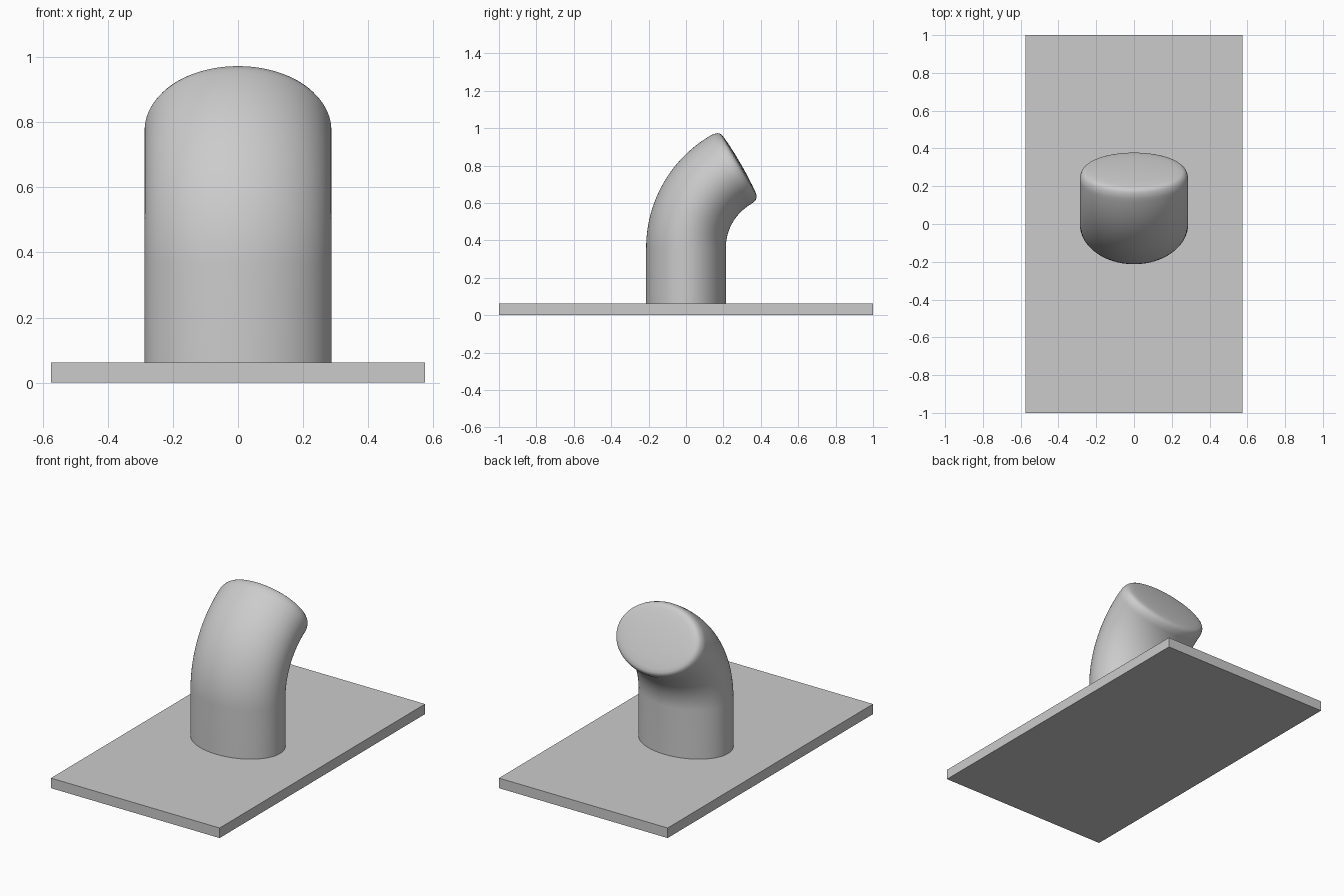
import bpy, bmesh, math
from mathutils import Vector

if "Cube" in bpy.data.objects:
    bpy.data.objects.remove(bpy.data.objects["Cube"])

grey = bpy.data.materials.new("light grey")
grey.diffuse_color = (0.6, 0.6, 0.6, 1)
grey.use_nodes = True
grey.node_tree.nodes["Principled BSDF"].inputs["Base Color"].default_value = grey.diffuse_color


def make_object(name, bm):
    bmesh.ops.recalc_face_normals(bm, faces=bm.faces)
    mesh = bpy.data.meshes.new(name)
    bm.to_mesh(mesh)
    bm.free()
    mesh.materials.append(grey)
    obj = bpy.data.objects.new(name, mesh)
    bpy.context.collection.objects.link(obj)
    return obj


# Flat rectangular base plate
THICK = 0.062
bm = bmesh.new()
bmesh.ops.create_cube(bm, size=1)
bmesh.ops.scale(bm, vec=(1.15, 2, THICK), verts=bm.verts)
bmesh.ops.translate(bm, vec=(0, 0, THICK / 2), verts=bm.verts)
make_object("base_plate", bm)

# Oval post: straight, then bent 60 degrees toward the back, with a domed end
RX, RY, SIDES = 0.287, 0.213, 96
BEND_R, BEND_Z, BEND, STEPS = 0.483, 0.36, math.radians(60), 32
bm = bmesh.new()


def ring(centre, angle, scale=1):
    across = Vector((0, math.cos(angle), -math.sin(angle)))
    verts = []
    for i in range(SIDES):
        t = math.tau * i / SIDES
        p = centre + Vector((RX * scale * math.cos(t), 0, 0))
        verts.append(bm.verts.new(p + across * RY * scale * math.sin(t)))
    return verts


rings = [ring(Vector((0, 0, THICK - 0.01)), 0)]
for k in range(STEPS + 1):
    a = BEND * k / STEPS
    end = Vector((0, BEND_R * (1 - math.cos(a)), BEND_Z + BEND_R * math.sin(a)))
    rings.append(ring(end, a))

# Rounded rim and shallow dome (scale, height)
normal = Vector((0, math.sin(BEND), math.cos(BEND)))
for s, h in [(0.995, 0.009), (0.985, 0.019), (0.965, 0.033), (0.93, 0.043),
             (0.89, 0.048), (0.8, 0.052), (0.6, 0.056), (0.3, 0.059)]:
    rings.append(ring(end + normal * h, BEND, s))
for low, high in zip(rings, rings[1:]):
    for i in range(SIDES):
        j = (i + 1) % SIDES
        bm.faces.new((low[i], low[j], high[j], high[i]))
tip = bm.verts.new(end + normal * 0.06)
for i in range(SIDES):
    bm.faces.new((rings[-1][i], rings[-1][(i + 1) % SIDES], tip))
bm.faces.new(rings[0])

post = make_object("bent_post", bm)
bpy.context.view_layer.objects.active = post
post.select_set(True)
bpy.ops.object.shade_smooth_by_angle(angle=math.radians(40))
